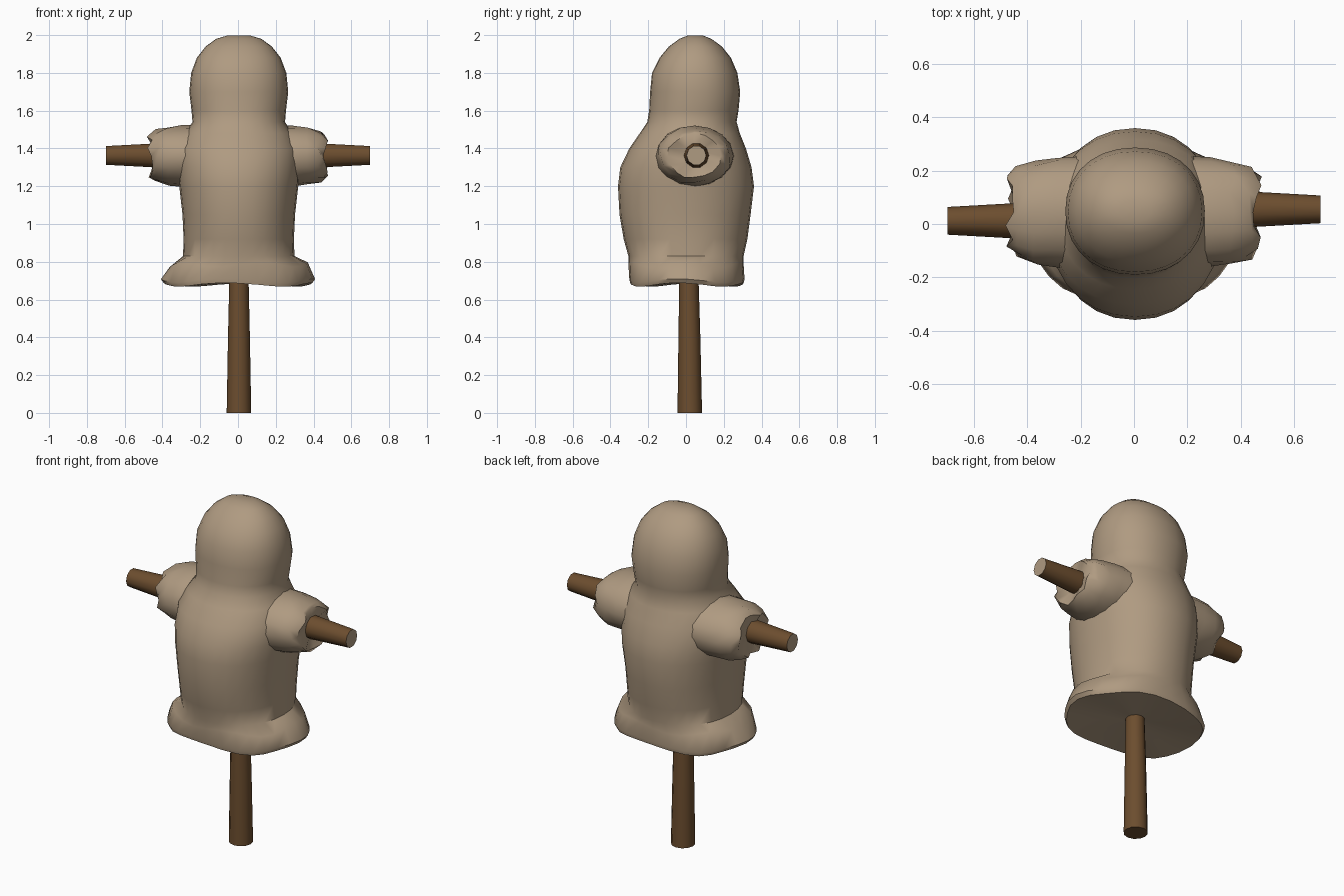
import bpy, bmesh, math, random
from mathutils import Vector

if "Cube" in bpy.data.objects:
    bpy.data.objects.remove(bpy.data.objects["Cube"])

random.seed(4)

def material(name, rgb):
    m = bpy.data.materials.new(name)
    m.diffuse_color = (*rgb, 1)
    m.use_nodes = True
    m.node_tree.nodes["Principled BSDF"].inputs["Base Color"].default_value = m.diffuse_color
    return m

CLOTH = material("burlap", (0.43, 0.325, 0.22))
WOOD = material("brown wood", (0.15, 0.075, 0.028))

def loft(name, rings, mats, cap_mats=(0, 0), angle=40):
    """Skin a list of equal-length point rings and fan-close both ends."""
    bm = bmesh.new()
    vs = [[bm.verts.new(p) for p in r] for r in rings]
    n = len(vs[0])
    for a, b in zip(vs, vs[1:]):
        for i in range(n):
            j = (i + 1) % n
            bm.faces.new((a[i], a[j], b[j], b[i]))
    for ring, mi in ((vs[0], cap_mats[0]), (vs[-1], cap_mats[1])):
        c = bm.verts.new(sum((v.co for v in ring), Vector()) / n)
        for i in range(n):
            bm.faces.new((ring[i], ring[(i + 1) % n], c)).material_index = mi
    bmesh.ops.recalc_face_normals(bm, faces=bm.faces)
    me = bpy.data.meshes.new(name)
    bm.to_mesh(me)
    bm.free()
    for m in mats:
        me.materials.append(m)
    ob = bpy.data.objects.new(name, me)
    bpy.context.collection.objects.link(ob)
    bpy.ops.object.select_all(action='DESELECT')
    ob.select_set(True)
    bpy.context.view_layer.objects.active = ob
    bpy.ops.object.shade_smooth_by_angle(angle=math.radians(angle))
    return ob

def oval(n, ru, rv, power=2.0):
    """Superellipse outline as (angle, u, v)."""
    out = []
    for i in range(n):
        a = 2 * math.pi * i / n
        c, s = math.cos(a), math.sin(a)
        out.append((a, ru * math.copysign(abs(c) ** (2 / power), c),
                    rv * math.copysign(abs(s) ** (2 / power), s)))
    return out

# Sack body and head: z, half width x, y front, y back
profile = [
    (0.785, 0.365, -0.305, 0.305), (0.83, 0.295, -0.305, 0.305),
    (0.92, 0.292, -0.33, 0.325), (1.05, 0.298, -0.352, 0.342),
    (1.20, 0.315, -0.36, 0.36), (1.30, 0.325, -0.348, 0.347),
    (1.40, 0.325, -0.30, 0.317), (1.48, 0.285, -0.245, 0.285),
    (1.54, 0.245, -0.205, 0.268), (1.60, 0.25, -0.195, 0.278),
    (1.70, 0.262, -0.19, 0.287), (1.80, 0.252, -0.18, 0.272),
    (1.88, 0.222, -0.14, 0.238), (1.94, 0.175, -0.09, 0.19),
    (1.98, 0.12, -0.035, 0.135), (1.998, 0.06, 0.01, 0.09)]
N = 28
rings = []
# Ragged hem, slightly hollow beneath
for z, rx, ry, wave in ((0.70, 0.06, 0.06, 0), (0.678, 0.385, 0.30, 1), (0.70, 0.40, 0.305, 1)):
    rings.append([(u * (1 + wave * 0.02 * math.cos(6 * a)), v + 0.005,
                   z + wave * 0.01 * math.cos(4 * a + 0.6))
                  for a, u, v in oval(N, rx, ry, 2.3)])
for z, rx, y0, y1 in profile:
    cy, ry = (y0 + y1) / 2, (y1 - y0) / 2
    wob = 0.012 if z < 0.8 else 0
    rings.append([(u + 0.004, v + cy, z + wob * math.cos(5 * a))
                  for a, u, v in oval(N, rx, ry, 2.15)])
loft("sack_body", rings, [CLOTH], angle=50)

for side, label in ((1, "right"), (-1, "left")):
    # Stubby crumpled sleeve: x, half depth, half height, crumple
    rings = []
    for x, ry, rz, k in ((0.18, 0.21, 0.16, 0), (0.29, 0.205, 0.162, 0.005),
                         (0.37, 0.195, 0.155, 0.012), (0.43, 0.175, 0.135, 0.015),
                         (0.465, 0.14, 0.118, 0.018), (0.445, 0.055, 0.055, 0)):
        rings.append([(side * (x + random.uniform(-k, k)),
                       0.045 + u * (1 + random.uniform(-k, k) * 4),
                       1.36 + v * (1 + random.uniform(-k, k) * 4))
                      for a, u, v in oval(16, ry, rz)])
    loft(label + "_sleeve", rings, [CLOTH], angle=50)

    # Tapered stick arm with pale cut end
    cy = 0.055 if side > 0 else 0.012
    rings = [[(side * x, cy + u, z + v) for a, u, v in oval(10, r, r)]
             for x, z, r in ((0.0, 1.36, 0.072), (0.45, 1.363, 0.066), (0.70, 1.363, 0.052))]
    loft(label + "_arm", rings, [WOOD, CLOTH], (0, 1))

# Post
rings = [[(0.005 + u, cy + v, z) for a, u, v in oval(12, r, r)]
         for z, r, cy in ((0, 0.065, 0.02), (0.4, 0.058, 0.018), (0.75, 0.05, 0.015))]
loft("post", rings, [WOOD])
